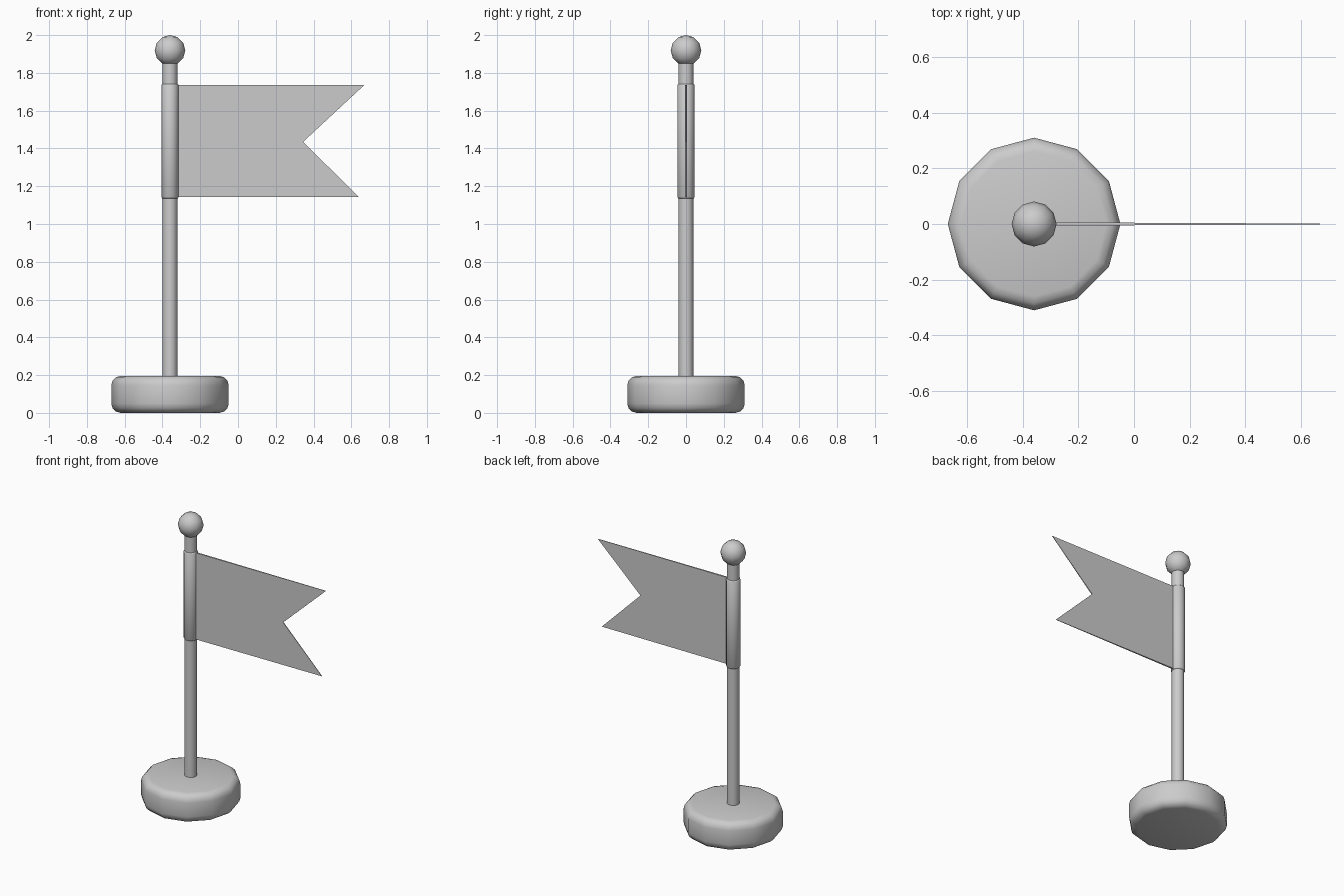
import bpy, bmesh
from math import sin, cos, radians, pi

if "Cube" in bpy.data.objects:
    bpy.data.objects.remove(bpy.data.objects["Cube"])

X = -0.36   # pole axis
SIDES = 12


def finish(name, bm, angle=60):
    bmesh.ops.recalc_face_normals(bm, faces=bm.faces)
    me = bpy.data.meshes.new(name)
    bm.to_mesh(me)
    bm.free()
    ob = bpy.data.objects.new(name, me)
    bpy.context.collection.objects.link(ob)
    bpy.ops.object.select_all(action='DESELECT')
    ob.select_set(True)
    bpy.context.view_layer.objects.active = ob
    bpy.ops.object.shade_smooth_by_angle(angle=radians(angle))
    return ob


def lathe(name, profile, angle=60):
    """Revolve (radius, z) points around the pole axis and cap both ends."""
    bm = bmesh.new()
    rings = [[bm.verts.new((X + r * cos(2 * pi * i / SIDES), r * sin(2 * pi * i / SIDES), z))
              for i in range(SIDES)] for r, z in profile]
    for a, b in zip(rings, rings[1:]):
        for i in range(SIDES):
            j = (i + 1) % SIDES
            bm.faces.new((a[i], a[j], b[j], b[i]))
    bm.faces.new(rings[0])
    bm.faces.new(rings[-1])
    return finish(name, bm, angle)


# Rounded base
R, H, B = 0.311, 0.196, 0.05
arc = [radians(a) for a in (0, 30, 60, 90)]
base = [(R - B + B * sin(a), B - B * cos(a)) for a in arc]
base += [(R - B + B * cos(a), H - B + B * sin(a)) for a in arc]
lathe("base", base)

# Pole
lathe("pole", [(0.04, 0.17), (0.04, 1.88)])

# Cloth sleeve around the pole, with softened rims
lathe("flag_sleeve", [(0.041, 1.136), (0.0455, 1.143), (0.0455, 1.735), (0.041, 1.742)])

# Ball finial
bm = bmesh.new()
bmesh.ops.create_uvsphere(bm, u_segments=12, v_segments=6, radius=0.081)
bmesh.ops.translate(bm, verts=bm.verts, vec=(X, 0, 1.919))
finish("finial_ball", bm)

# Swallow-tailed flag, two layers tapering towards the free end
outline = [(-0.33, 1.142), (0.64, 1.142), (0.345, 1.435), (0.67, 1.737), (-0.33, 1.737)]
bm = bmesh.new()
layers = []
for s in (-1, 1):
    layers.append([bm.verts.new((x, s * (0.0015 + 0.0045 * (0.67 - x)), z)) for x, z in outline])
    bm.faces.new(layers[-1])
for i in range(5):
    j = (i + 1) % 5
    bm.faces.new((layers[0][i], layers[0][j], layers[1][j], layers[1][i]))
finish("flag", bm, 30)
